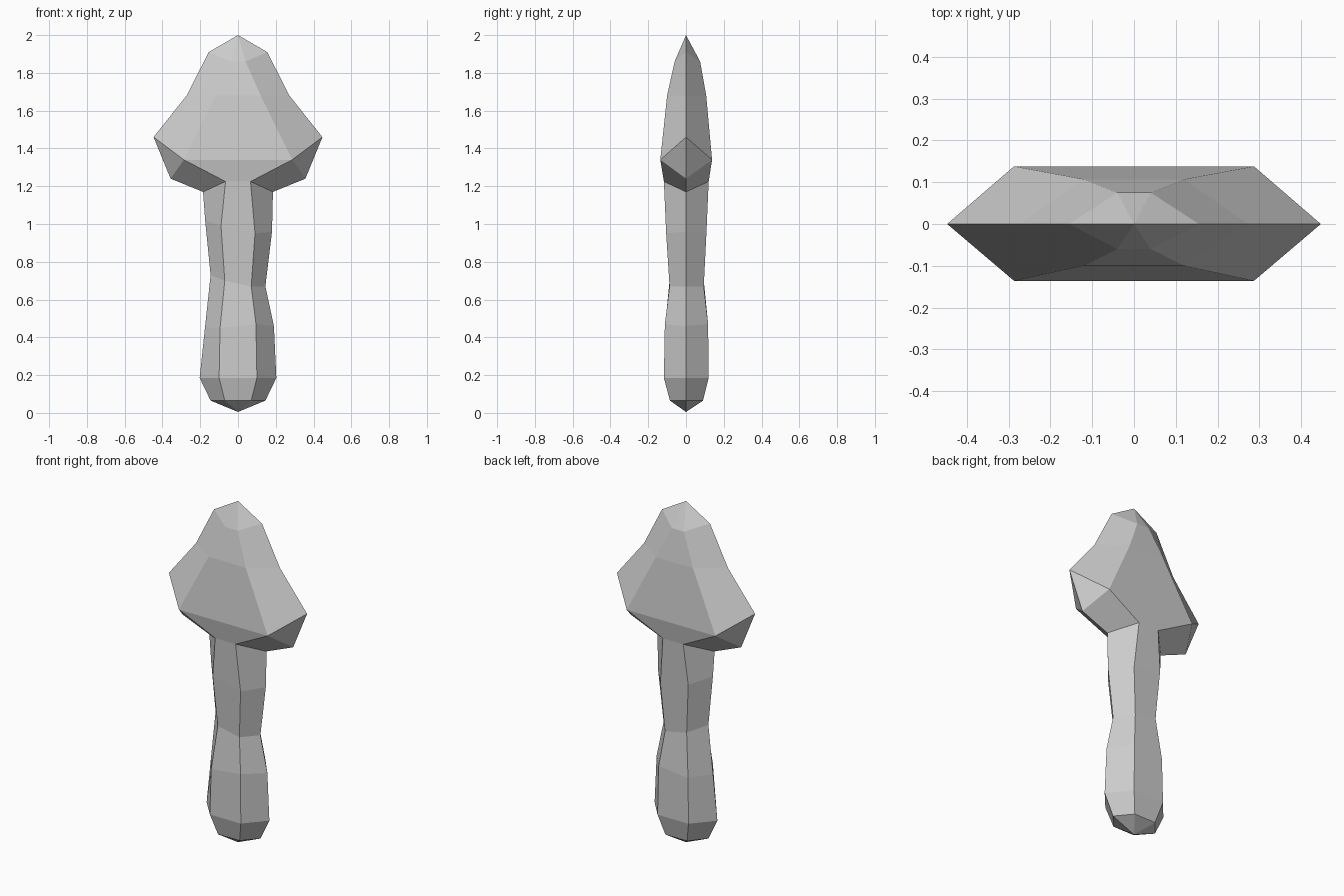
import bpy
import bmesh

if "Cube" in bpy.data.objects:
    bpy.data.objects.remove(bpy.data.objects["Cube"])


# Each section is a six-sided ring:
# left side (x, z), right side (x, z), face half-width, left z, right z, front y, back y
def even(side_x, side_z, face_x, face_z, front, back):
    return (side_x, side_z, side_x, side_z, face_x, face_z, face_z, front, back)


sections = [
    # rounded butt and grip
    even(0.145, 0.065, 0.07, 0.065, 0.085, 0.09),
    even(0.203, 0.185, 0.10, 0.185, 0.117, 0.12),
    (0.175, 0.45, 0.19, 0.46, 0.095, 0.45, 0.47, 0.112, 0.117),
    (0.145, 0.73, 0.145, 0.67, 0.07, 0.70, 0.67, 0.087, 0.094),
    (0.174, 1.02, 0.18, 0.96, 0.09, 0.99, 0.95, 0.105, 0.108),
    # neck, broad shoulders and tapering blade
    even(0.185, 1.17, 0.066, 1.225, 0.117, 0.12),
    even(0.357, 1.24, 0.287, 1.34, 0.136, 0.138),
    even(0.447, 1.46, 0.287, 1.34, 0.136, 0.138),
    even(0.272, 1.68, 0.12, 1.68, 0.10, 0.107),
    even(0.155, 1.91, 0.04, 1.86, 0.06, 0.075),
]


def loft(name, sections, bottom, top):
    bm = bmesh.new()
    rings = []
    for lx, lz, rx, rz, fx, fl, fr, front, back in sections:
        points = [(-lx, 0, lz), (-fx, -front, fl), (fx, -front, fr),
                  (rx, 0, rz), (fx, back, fr), (-fx, back, fl)]
        rings.append([bm.verts.new(p) for p in points])
    for low, high in zip(rings, rings[1:]):
        for i in range(6):
            j = (i + 1) % 6
            bm.faces.new((low[i], low[j], high[j], high[i]))
    # close both ends with points
    for ring, z in ((rings[0], bottom), (rings[-1], top)):
        tip = bm.verts.new((0, 0, z))
        for i in range(6):
            bm.faces.new((ring[i], ring[(i + 1) % 6], tip))
    bmesh.ops.remove_doubles(bm, verts=bm.verts, dist=0.0001)
    bmesh.ops.recalc_face_normals(bm, faces=bm.faces)
    mesh = bpy.data.meshes.new(name)
    bm.to_mesh(mesh)
    bm.free()
    obj = bpy.data.objects.new(name, mesh)
    bpy.context.collection.objects.link(obj)
    return obj


# one continuous faceted body: handle flowing into the blade
loft("handle_and_blade", sections, 0.005, 2.0)
